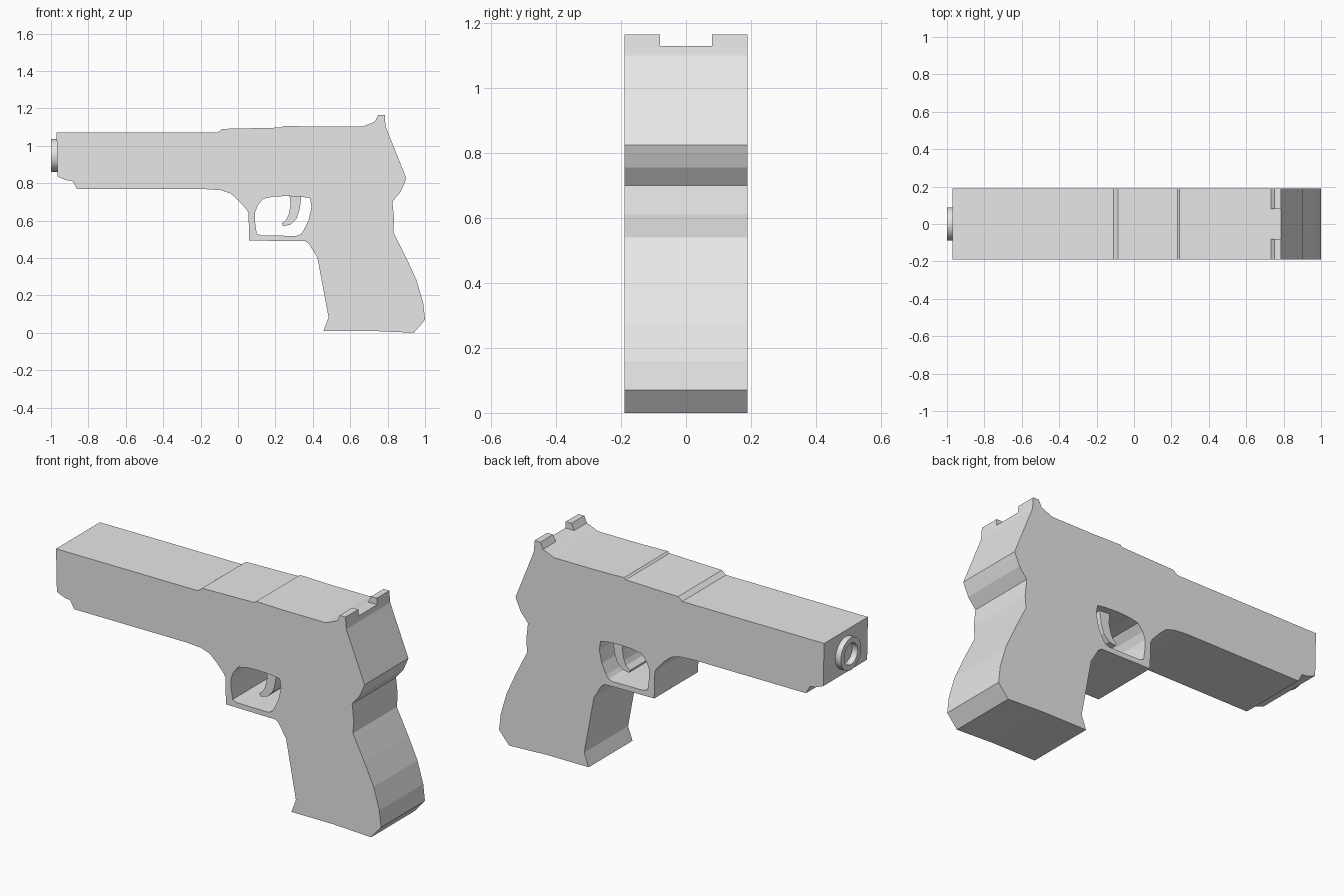
import bpy, bmesh, math
from mathutils import Matrix

cube = bpy.data.objects.get("Cube")
if cube:
    bpy.data.objects.remove(cube, do_unlink=True)

grey = bpy.data.materials.new("light grey")
grey.diffuse_color = (0.8, 0.8, 0.8, 1)
grey.use_nodes = True
grey.node_tree.nodes["Principled BSDF"].inputs["Base Color"].default_value = (0.8, 0.8, 0.8, 1)

SIDE = Matrix.Rotation(math.pi / 2, 4, 'X')    # profile drawn in x, z
END = Matrix.Rotation(math.pi / 2, 4, 'Y')     # profile facing along x


def extrude(name, outlines, half, matrix, smooth=False):
    """Solid from closed outlines (inner ones become holes), centred on its plane."""
    curve = bpy.data.curves.new(name, 'CURVE')
    curve.dimensions = '2D'
    curve.fill_mode = 'BOTH'
    curve.extrude = half
    for pts in outlines:
        spline = curve.splines.new('POLY')
        spline.points.add(len(pts) - 1)
        for p, (u, v) in zip(spline.points, pts):
            p.co = (u, v, 0, 1)
        spline.use_cyclic_u = True
    obj = bpy.data.objects.new(name, curve)
    bpy.context.collection.objects.link(obj)
    bpy.ops.object.select_all(action='DESELECT')
    obj.select_set(True)
    bpy.context.view_layer.objects.active = obj
    bpy.ops.object.convert(target='MESH')
    obj = bpy.context.view_layer.objects.active
    # Weld the caps to the walls and place the part
    bm = bmesh.new()
    bm.from_mesh(obj.data)
    bmesh.ops.remove_doubles(bm, verts=bm.verts, dist=0.0005)
    bmesh.ops.transform(bm, matrix=matrix, verts=bm.verts)
    bmesh.ops.recalc_face_normals(bm, faces=bm.faces)
    for f in bm.faces:
        f.smooth = False
        f.material_index = 0
    bm.to_mesh(obj.data)
    bm.free()
    obj.data.materials.clear()
    obj.data.materials.append(grey)
    if smooth:
        bpy.ops.object.shade_smooth_by_angle(angle=math.radians(30))
    return obj


def circle(r, n=32):
    return [(r * math.cos(2 * math.pi * i / n), r * math.sin(2 * math.pi * i / n)) for i in range(n)]


# Body: slide, frame and grip in one slab, with the trigger guard opening
body = [
    (-.97, 1.07), (-.965, .835), (-.917, .815), (-.885, .812), (-.86, .768),
    (-.18, .768), (-.09, .762), (-.04, .745), (0, .71), (.045, .66), (.056, .64),
    (.06, .493), (.36, .49), (.38, .475), (.425, .40), (.484, .083), (.457, .01),
    (.71, .01), (.94, 0), (1, .07), (.99, .16), (.955, .28), (.90, .40),
    (.83, .54), (.835, .61), (.825, .70), (.87, .755), (.89, .80), (.90, .825),
    (.89, .85), (.79, 1.10), (.787, 1.13), (.733, 1.13), (.665, 1.102),
    (.415, 1.102), (.243, 1.106), (.233, 1.097), (-.085, 1.09), (-.11, 1.07)]
opening = [
    (.09, .64), (.105, .68), (.135, .717), (.19, .728), (.26, .731), (.34, .727),
    (.385, .72), (.393, .67), (.377, .60), (.35, .545), (.335, .526), (.31, .518),
    (.125, .52), (.10, .53), (.09, .60)]
extrude("body", [body, opening], .19, SIDE)

# Curved trigger hanging in the opening
trigger = [
    (.275, .74), (.281, .68), (.27, .63), (.258, .605), (.235, .585), (.24, .57),
    (.28, .578), (.313, .61), (.33, .66), (.34, .74)]
extrude("trigger", [trigger], .15, SIDE)

# Pair of rear sight posts either side of the notch
post = [(.733, 1.13), (.75, 1.165), (.785, 1.165), (.787, 1.13)]
for side, y in (("right", -.135), ("left", .135)):
    extrude("rear_sight_" + side, [post], .055, Matrix.Translation((0, y, 0)) @ SIDE)

# Barrel ring at the muzzle
extrude("barrel", [circle(.088), circle(.058)], .02,
        Matrix.Translation((-.98, 0, .948)) @ END, smooth=True)
